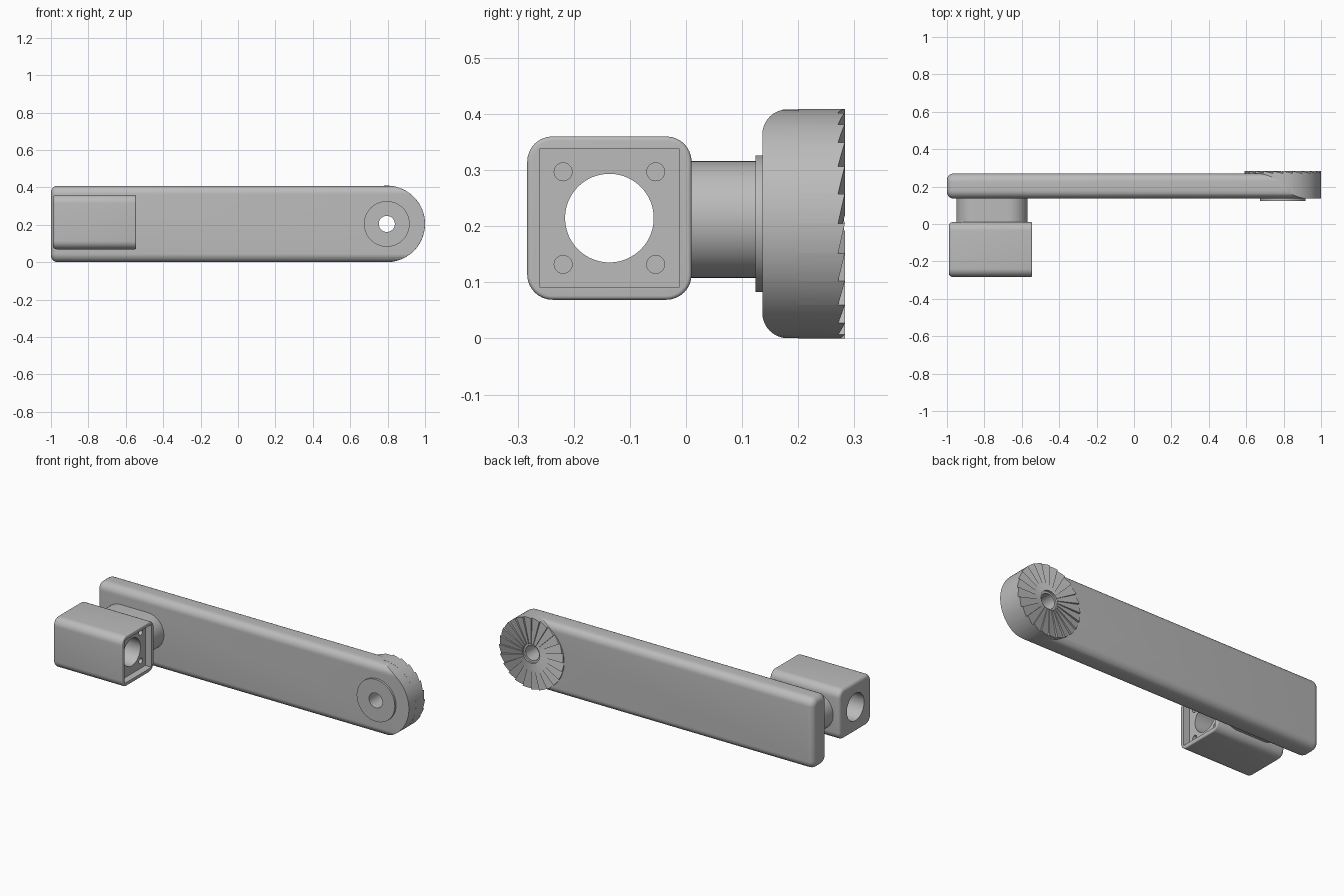
import bpy, bmesh
from math import sin, cos, pi, radians
from mathutils import Vector

cube = bpy.data.objects.get("Cube")
if cube:
    bpy.data.objects.remove(cube)

grey = bpy.data.materials.new("plain grey")
grey.use_nodes = True
GREY = (0.5, 0.5, 0.5, 1)
grey.diffuse_color = GREY
grey.node_tree.nodes["Principled BSDF"].inputs["Base Color"].default_value = GREY


def finish(name, bm):
    bmesh.ops.recalc_face_normals(bm, faces=bm.faces)
    mesh = bpy.data.meshes.new(name)
    bm.to_mesh(mesh)
    bm.free()
    mesh.materials.append(grey)
    obj = bpy.data.objects.new(name, mesh)
    bpy.context.collection.objects.link(obj)
    return obj


def activate(obj):
    bpy.ops.object.select_all(action='DESELECT')
    obj.select_set(True)
    bpy.context.view_layer.objects.active = obj


def smooth(obj):
    activate(obj)
    bpy.ops.object.shade_smooth_by_angle(angle=radians(30))


def arc(cx, cy, r, start, end, n):
    return [(cx + r * cos(start + (end - start) * i / n),
             cy + r * sin(start + (end - start) * i / n)) for i in range(n + 1)]


def circle(cx, cy, r, n=48):
    return arc(cx, cy, r, 0, 2 * pi, n)[:-1]


def rounded(u0, u1, v0, v1, r, n=8):
    corners = [(u1 - r, v1 - r), (u0 + r, v1 - r), (u0 + r, v0 + r), (u1 - r, v0 + r)]
    pts = []
    for i, (u, v) in enumerate(corners):
        pts += arc(u, v, r, i * pi / 2, (i + 1) * pi / 2, n)
    return pts


def prism(name, pts, axis, a, b, bevel_a=0, bevel_b=0):
    """Extrude a profile along x (points are y, z) or along y (points are x, z)."""
    place = (lambda p, d: (d, p[0], p[1])) if axis == 'x' else (lambda p, d: (p[0], d, p[1]))
    bm = bmesh.new()
    rings = [[bm.verts.new(place(p, d)) for p in pts] for d in (a, b)]
    caps = [bm.faces.new(r) for r in rings]
    for i in range(len(pts)):
        j = (i + 1) % len(pts)
        bm.faces.new((rings[0][i], rings[0][j], rings[1][j], rings[1][i]))
    bmesh.ops.recalc_face_normals(bm, faces=bm.faces)
    edge_sets = [(list(c.edges), w) for c, w in zip(caps, (bevel_a, bevel_b))]
    for edges, width in edge_sets:
        if width:
            bmesh.ops.bevel(bm, geom=edges, offset=width, segments=5,
                            profile=0.5, affect='EDGES')
    return finish(name, bm)


def boolean(obj, cutter, operation='DIFFERENCE'):
    mod = obj.modifiers.new("cut", 'BOOLEAN')
    mod.operation, mod.solver, mod.object = operation, 'EXACT', cutter
    activate(obj)
    bpy.ops.object.modifier_apply(modifier=mod.name)


def discard(*cutters):
    for c in cutters:
        bpy.data.objects.remove(c)


# Long arm: rounded bar trimmed to a half-round end
PX, PZ, R = 0.7955, 0.2045, 0.2045
arm = prism("arm", rounded(0.136, 0.27, 0.0005, 0.4085, 0.045), 'x', -1, 1.1, bevel_a=0.035)
outline = arc(PX, PZ, R - 0.0005, -pi / 2, pi / 2, 48) + [(PX, 0.6), (-1.2, 0.6), (-1.2, -0.2), (PX, -0.2)]
trim = prism("arm_trim", outline, 'y', 0, 0.5)
boolean(arm, trim, 'INTERSECT')

# Pivot boss on the front, with a hole through boss and arm
boss = prism("pivot_boss", circle(PX, PZ, 0.122, 64), 'y', 0.124, 0.145)
bore = prism("pivot_bore", circle(PX, PZ, 0.043), 'y', 0, 0.5)
for part in (arm, boss):
    boolean(part, bore)
discard(trim, bore)


# Ratchet disc on the back: radial saw teeth, shallower towards the centre
def ratchet(name, teeth=24, steps=4, inner=0.055):
    bm = bmesh.new()

    def vert(r, a, y):
        return bm.verts.new((PX + r * cos(a), y, PZ + r * sin(a)))

    for t in range(teeth):
        columns = []
        for k in range(steps + 1):
            f = k / steps
            a = (t + f) * 2 * pi / teeth
            low, high = 0.271, 0.283
            columns.append([vert(inner, a, 0.265),
                            vert(inner, a, 0.279 + 0.004 * f),
                            vert(R, a, low + (high - low) * f),
                            vert(R, a, 0.2)])
        for p, q in zip(columns, columns[1:]):
            for i in range(4):
                j = (i + 1) % 4
                bm.faces.new((p[i], q[i], q[j], p[j]))
        bm.faces.new(columns[0])
        bm.faces.new(columns[-1][::-1])
    return finish(name, bm)


disc = ratchet("ratchet_disc")

# Neck between arm and housing
neck = prism("neck", rounded(-0.95, -0.57, 0.108, 0.316, 0.1035, 16), 'y', 0, 0.14)

# Housing: rounded block with an open pocket, bore and four screw holes
CY, CZ = -0.1365, 0.2145
housing = prism("housing", rounded(-0.283, 0.01, 0.069, 0.36, 0.045), 'x',
                -0.99, -0.545, bevel_a=0.02, bevel_b=0.007)
cutters = [prism("pocket_cutter", [(CY + s * 0.124, CZ + t * 0.124)
                                   for s, t in ((-1, -1), (1, -1), (1, 1), (-1, 1))],
                 'x', -0.585, -0.4),
           prism("bore_cutter", circle(CY, CZ, 0.079, 64), 'x', -1.2, -0.3)]
for s in (-1, 1):
    for t in (-1, 1):
        cutters.append(prism("screw_cutter", circle(CY + s * 0.0825, CZ + t * 0.0825, 0.016, 24),
                             'x', -0.68, -0.5))
for c in cutters:
    boolean(housing, c)
discard(*cutters)

for part in (arm, boss, disc, neck, housing):
    smooth(part)
